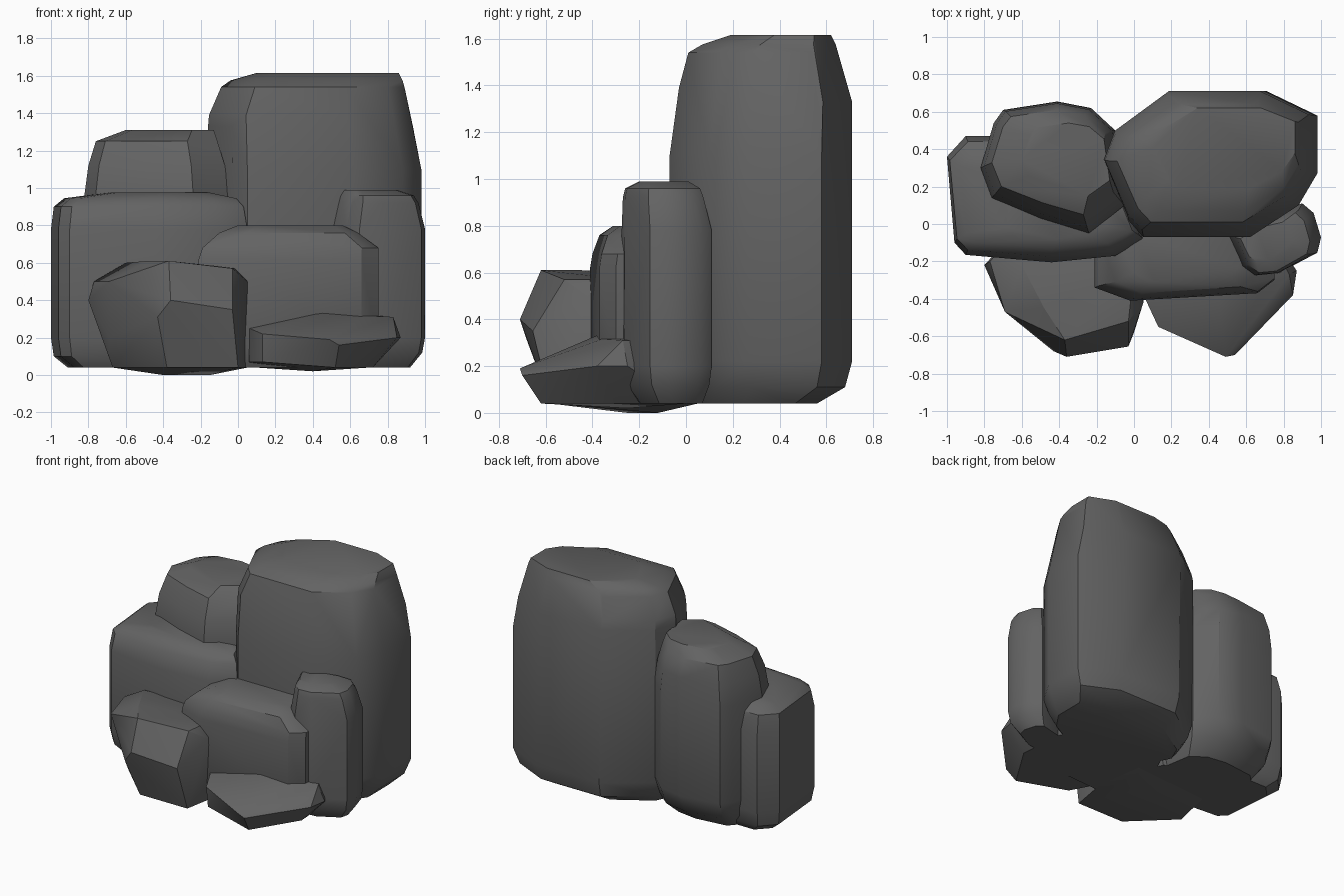
import bpy, bmesh, math

stone = bpy.data.materials.new("dark grey stone")
stone.diffuse_color = (0.125, 0.125, 0.125, 1)


def hull(name, points):
    """Convex faceted stone around a handful of points."""
    bm = bmesh.new()
    for p in points:
        bm.verts.new(p)
    res = bmesh.ops.convex_hull(bm, input=bm.verts[:])
    loose = {g for g in res["geom_interior"] + res["geom_unused"]
             if isinstance(g, bmesh.types.BMVert)}
    bmesh.ops.delete(bm, geom=list(loose), context='VERTS')
    bmesh.ops.dissolve_limit(bm, angle_limit=math.radians(4),
                             verts=bm.verts[:], edges=bm.edges[:])
    bmesh.ops.recalc_face_normals(bm, faces=bm.faces[:])
    me = bpy.data.meshes.new(name)
    bm.to_mesh(me)
    bm.free()
    me.materials.append(stone)
    ob = bpy.data.objects.new(name, me)
    bpy.context.collection.objects.link(ob)
    bpy.context.view_layer.objects.active = ob
    ob.select_set(True)
    bpy.ops.object.shade_smooth_by_angle(angle=math.radians(33))
    ob.select_set(False)


def column(name, outline, levels):
    """Upright stone: outline refitted to (z, x0, x1, y0, y1) at each level."""
    xs, ys = zip(*outline)
    ax, bx, ay, by = min(xs), max(xs), min(ys), max(ys)
    pts = []
    for z, x0, x1, y0, y1 in levels:
        for x, y in outline:
            pts.append((x0 + (x - ax) / (bx - ax) * (x1 - x0),
                        y0 + (y - ay) / (by - ay) * (y1 - y0), z))
    hull(name, pts)


# Tallest stone at the back right
column("tall_back_stone",
       [(-.16, .33), (-.1, .49), (.2, .71), (.71, .71), (.98, .58), (.98, .27),
        (.88, .1), (.62, -.07), (.05, -.07), (-.03, .02)],
       [(.04, -.09, .87, 0, .56), (.11, -.13, .94, -.04, .68),
        (.22, -.16, .98, -.07, .71), (1.1, -.16, .98, -.07, .71),
        (1.33, -.16, .935, -.04, .71), (1.39, -.155, .92, -.03, .69),
        (1.54, -.09, .89, .01, .645),
        (1.575, -.04, .88, .07, .64), (1.615, .10, .86, .19, .62)])

# Second stone at the back left
column("back_left_stone",
       [(-.82, .3), (-.75, .54), (-.7, .61), (-.41, .655), (-.23, .62),
        (-.1, .5), (-.05, .1), (-.24, -.05), (-.5, .03), (-.76, .14)],
       [(.04, -.74, -.12, .05, .48), (.14, -.8, -.07, 0, .6),
        (.27, -.82, -.05, -.05, .655), (.97, -.82, -.05, -.05, .655),
        (1.12, -.8, -.07, -.02, .645), (1.25, -.76, -.11, .05, .61),
        (1.31, -.6, -.13, .15, .54)])

# Wide slab on the left
column("left_slab",
       [(-1, .36), (-.9, .47), (-.6, .47), (-.05, .2), (.05, -.08), (-.1, -.17),
        (-.44, -.205), (-.9, -.165), (-.96, -.1)],
       [(.04, -.91, -.02, -.14, .4), (.1, -.985, .02, -.18, .45),
        (.2, -1, .05, -.205, .47), (.78, -1, .05, -.205, .47),
        (.9, -.985, .03, -.175, .44), (.945, -.93, -.01, -.13, .39),
        (.975, -.7, -.15, -.08, .3)])

# Broad stone in the middle of the front, running back under the tall one
column("front_middle_stone",
       [(-.21, -.34), (-.02, -.41), (.66, -.37), (.75, -.3), (.75, 0),
        (.6, .3), (-.05, .3), (-.21, -.05)],
       [(.04, -.16, .7, -.36, .3), (.15, -.21, .75, -.41, .3),
        (.62, -.21, .75, -.41, .3), (.68, -.19, .75, -.40, .3),
        (.76, -.1, .64, -.37, .25), (.8, .0, .56, -.31, .2)])

# Narrow upright stone on the right
column("right_upright_stone",
       [(.5, -.05), (.58, -.22), (.65, -.27), (.77, -.26), (.98, -.15),
        (1, -.07), (.96, .06), (.9, .11), (.65, .05)],
       [(.04, .58, .92, -.2, .07), (.12, .52, .985, -.26, .1),
        (.2, .5, 1, -.275, .11), (.78, .5, 1, -.275, .11),
        (.92, .54, .965, -.27, .075), (.96, .55, .94, -.26, .06),
        (.99, .57, .85, -.2, .01)])

# Angular boulder at the front left
hull("front_left_boulder", [
    (-.6, -.22, .6), (-.48, -.45, .61), (-.37, -.62, .61), (-.03, -.52, .57),
    (0, -.25, .57), (.05, -.42, .5), (-.03, -.655, .35), (-.36, -.71, .4),
    (-.43, -.68, .31), (-.41, -.64, .2), (-.69, -.47, .5), (-.8, -.22, .4),
    (-.77, -.2, .5), (-.69, -.35, .2), (-.69, -.3, .1), (-.67, -.3, .04),
    (-.38, -.58, .04), (0, -.58, .04), (.05, -.3, .04), (-.4, -.25, 0),
    (-.15, -.12, 0), (0, .05, .04), (-.6, 0, .04), (-.6, 0, .5), (0, 0, .5)])

# Low wedge boulder at the front right
hull("front_right_boulder", [
    (.06, -.4, .25), (.13, -.55, .22), (.49, -.71, .19), (.45, -.36, .34),
    (.68, -.36, .315), (.83, -.27, .31), (.87, -.25, .2), (.85, -.38, .2),
    (.54, -.7, .16), (.52, -.62, .04), (.72, -.3, .04), (.06, -.4, .07),
    (.13, -.53, .07), (.4, -.25, .02), (.1, 0, .04), (.7, 0, .04),
    (.1, 0, .3), (.7, 0, .3)])
